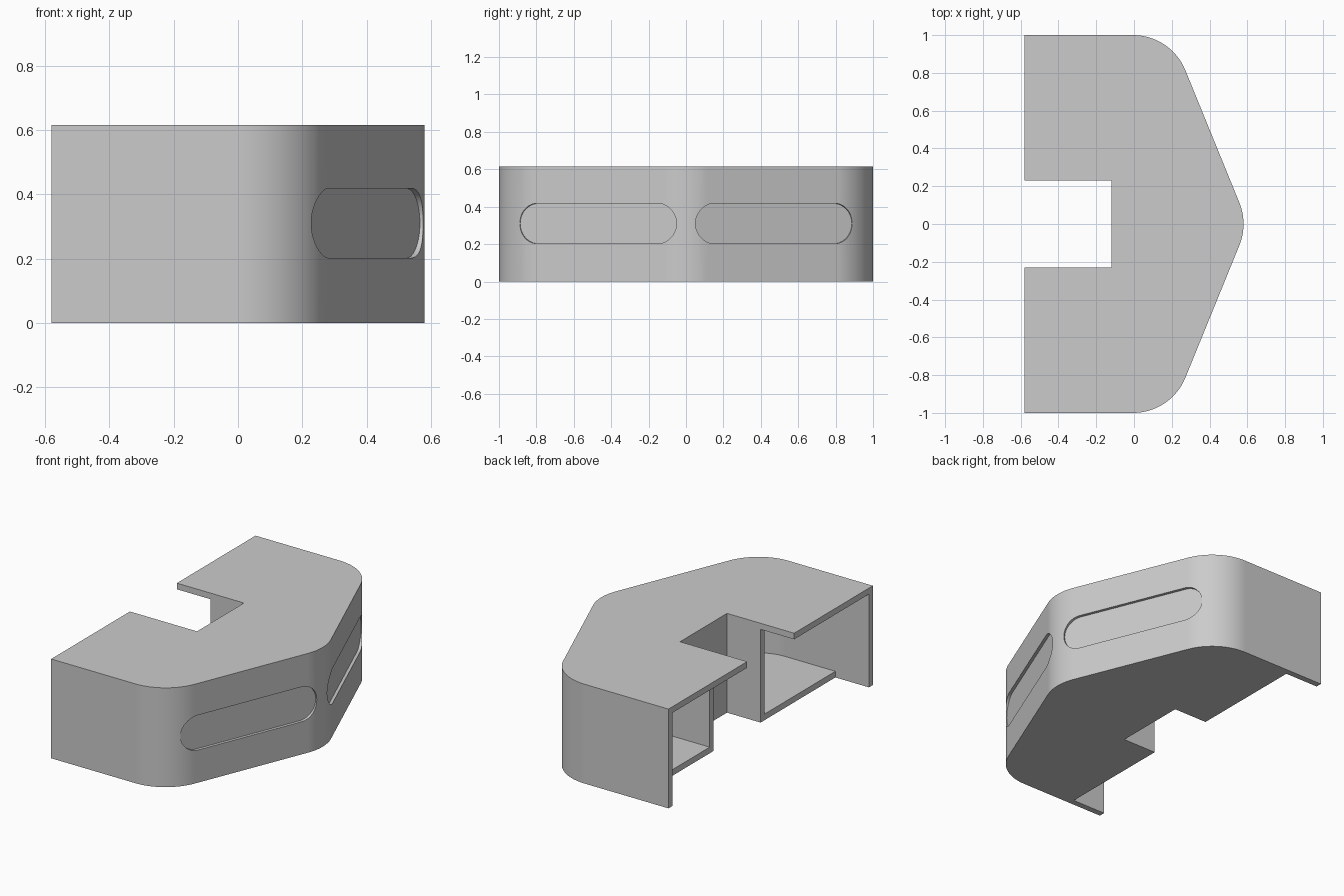
import bpy
import bmesh
from math import cos, sin, pi, atan2, tan, radians
from mathutils import Vector, Matrix

if "Cube" in bpy.data.objects:
    bpy.data.objects.remove(bpy.data.objects["Cube"], do_unlink=True)

HEIGHT = 0.615
WALL = 0.038
BACK = -0.58          # open rear edge of the roof
FLOOR_BACK = -0.35    # rear edge of the floor
APEX = 0.604          # unrounded nose position
SLOPE = 0.408         # x lost per unit of y along the slanted walls
TILT = atan2(SLOPE, 1)

grey = bpy.data.materials.new("light grey")
grey.use_nodes = True
colour = (0.6, 0.6, 0.6, 1)
grey.diffuse_color = colour
grey.node_tree.nodes["Principled BSDF"].inputs["Base Color"].default_value = colour


def prism(name, points, z0, z1):
    """Extrude a flat outline between two heights."""
    bm = bmesh.new()
    face = bm.faces.new([bm.verts.new((x, y, z0)) for x, y in points])
    ext = bmesh.ops.extrude_face_region(bm, geom=[face])
    top = [v for v in ext["geom"] if isinstance(v, bmesh.types.BMVert)]
    bmesh.ops.translate(bm, verts=top, vec=(0, 0, z1 - z0))
    bmesh.ops.recalc_face_normals(bm, faces=bm.faces)
    mesh = bpy.data.meshes.new(name)
    bm.to_mesh(mesh)
    bm.free()
    obj = bpy.data.objects.new(name, mesh)
    bpy.context.collection.objects.link(obj)
    mesh.materials.append(grey)
    return obj


def arc(cx, cy, r, a0, a1, n):
    return [(cx + r * cos(a0 + (a1 - a0) * i / n),
             cy + r * sin(a0 + (a1 - a0) * i / n)) for i in range(n + 1)]


def outline(inset, back, notch_y, notch_x):
    """Pointed plan with rounded corners and a rear notch, offset inwards."""
    y = 1 - inset
    r = 0.3 - inset
    apex = APEX - inset / cos(TILT)
    corner = apex - SLOPE * y - r * tan((pi / 2 - TILT) / 2)
    side = [(back, -y)] + arc(corner, r - y, r, -pi / 2, -TILT, 20)
    nose = arc(apex - r / cos(TILT), 0, r, -TILT, TILT, 14)
    mirrored = [(px, -py) for px, py in reversed(side)]
    notch = [(back, notch_y), (notch_x, notch_y),
             (notch_x, -notch_y), (back, -notch_y)]
    return side + nose + mirrored + notch


def cut(target, cutter):
    mod = target.modifiers.new("cut", "BOOLEAN")
    mod.operation = "DIFFERENCE"
    mod.solver = "EXACT"
    mod.object = cutter
    bpy.context.view_layer.objects.active = target
    bpy.ops.object.modifier_apply(modifier=mod.name)
    bpy.data.objects.remove(cutter, do_unlink=True)


# Solid body
body = prism("housing", outline(0, BACK, 0.23, -0.12), 0, HEIGHT)

# Hollow interior, open at the rear
cut(body, prism("cavity_cutter",
                outline(WALL, -0.8, 0.23 + WALL, -0.12 + WALL),
                WALL, HEIGHT - WALL))

# Rear bay: only the roof and the two side walls reach the back edge
y = 1 - WALL
cut(body, prism("bay_cutter", [(-0.8, -y), (FLOOR_BACK, -y),
                               (FLOOR_BACK, y), (-0.8, y)], -0.2, HEIGHT - WALL))

# Shallow rounded slots in both slanted walls
RADIUS, HALF, DEPTH = 0.108, 0.4535, 0.018
stadium = (arc(HALF - RADIUS, 0, RADIUS, -pi / 2, pi / 2, 20)
           + arc(RADIUS - HALF, 0, RADIUS, pi / 2, 3 * pi / 2, 20))
for s in (-1, 1):
    slot = prism("slot_cutter", stadium, -DEPTH, 0.1)
    normal = Vector((cos(TILT), s * sin(TILT), 0))
    along = Vector((-sin(TILT), s * cos(TILT), 0))
    up = normal.cross(along)
    centre = Vector((APEX, 0, 0.31)) + along * (0.283 + APEX * sin(TILT))
    frame = Matrix((along, up, normal)).transposed().to_4x4()
    slot.data.transform(Matrix.Translation(centre) @ frame)
    cut(body, slot)

# Smooth rounded corners, crisp edges
bpy.ops.object.select_all(action="DESELECT")
body.select_set(True)
bpy.context.view_layer.objects.active = body
bpy.ops.object.shade_smooth_by_angle(angle=radians(30))
weighted = body.modifiers.new("flat_panels", "WEIGHTED_NORMAL")
weighted.keep_sharp = True
